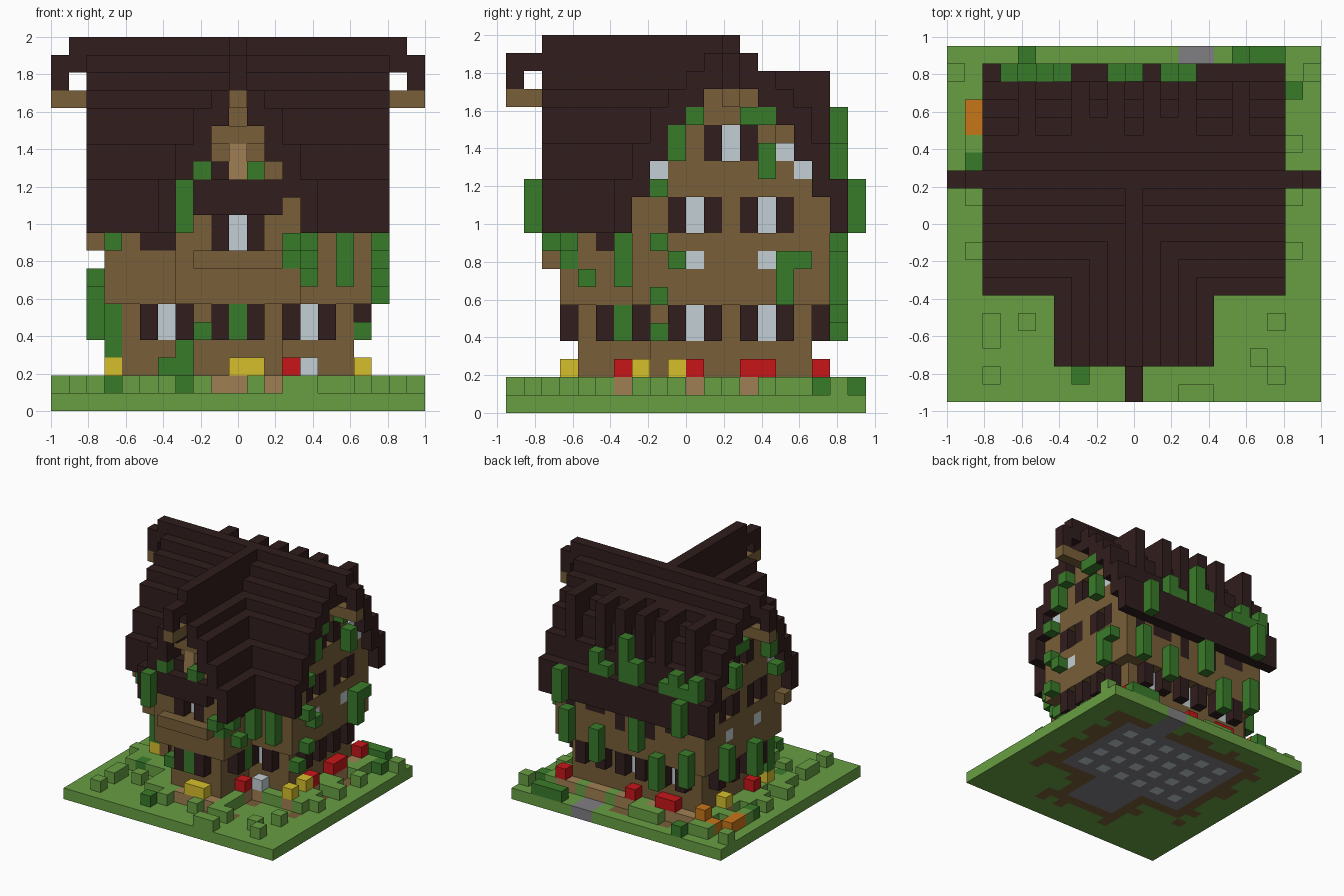
import bpy, bmesh, random

if "Cube" in bpy.data.objects:
    bpy.data.objects.remove(bpy.data.objects["Cube"], do_unlink=True)

rng = random.Random(4)
UNIT = 2 / 21
cells = {}  # (i, j, k) -> (part, colour)

COLOURS = {
    "grass": (104, 159, 67), "leaf": (57, 123, 42), "dark_wood": (49, 29, 29),
    "timber": (120, 95, 57), "tan": (160, 127, 84), "pale_glass": (195, 207, 211),
    "yellow": (214, 191, 44), "red": (199, 22, 25), "orange": (199, 118, 25),
    "stone": (128, 126, 130),
}


def span(value):
    return range(value[0], value[1] + 1) if isinstance(value, tuple) else (value,)


def fill(part, colour, xs, ys, zs, mirror=False):
    for i in span(xs):
        for j in span(ys):
            for k in span(zs):
                cells[i, j, k] = (part, colour)
                if mirror:
                    cells[20 - i, j, k] = (part, colour)


def footprint(grow):
    main = {(i, j) for i in range(4 - grow, 17 + grow) for j in range(8 - grow, 17 + grow)}
    wing = {(i, j) for i in range(8 - grow, 13 + grow) for j in range(4 - grow, 9)}
    return main | wing


def storey(part, colour, grow, zs):
    for i, j in footprint(grow):
        fill(part, colour, i, j, zs)


# Wall sides: position along the wall and distance out from it
SIDES = {
    "right": lambda u, d: (16 + d, u), "left": lambda u, d: (4 - d, u),
    "back": lambda u, d: (u, 16 + d), "front": lambda u, d: (u, 8 - d),
    "wing_front": lambda u, d: (u, 4 - d),
    "wing_right": lambda u, d: (12 + d, u), "wing_left": lambda u, d: (8 - d, u),
}
GABLES = ("right", "left")
WING_SIDES = ("wing_right", "wing_left")


def put(part, colour, side, us, out, zs):
    for u in span(us):
        i, j = SIDES[side](u, out)
        fill(part, colour, i, j, zs)


def window(side, u, k):
    put("windows", "pale_glass", side, u, 0, (k, k + 1))
    for s in (-1, 1):
        put("shutters", "dark_wood", side, u + s, 1, (k, k + 1))


def vine(side, u, bottom, length, out=2):
    put("ivy", "leaf", side, u, out, (bottom, bottom + length - 1))


def flower(colour, side, us):
    put("garden_bed", "tan", side, us, 1, 1)
    put("flowers", colour, side, us, 1, 2)


# Roof courses from eave to ridge: underside and top
UNDER = [10, 12, 14, 16, 17, 18, 18]
TOP = [13, 15, 17, 18, 19, 20, 21]


def main_course(j):
    return 6 - abs(j - 12)


def wing_course(i):
    return 4 - abs(i - 10)


# Lawn, garden bed and floor
fill("lawn", "grass", (0, 20), (0, 19), 0)
storey("garden_bed", "timber", 1, 0)
storey("floor", "stone", 0, 0)
for i in range(5, 16, 2):
    for j in range(9, 16, 2):
        fill("floor", "pale_glass", i, j, 0)

# Grass tufts, bushes and soil round the house
for i, j in sorted(footprint(1)):
    fill("garden_bed", "tan" if j > 15 and i % 3 else "grass", i, j, 1)
for i, j in sorted(footprint(2) - footprint(1)):
    if rng.random() < .35:
        fill("garden_bed", "timber", i, j, 0)
    gap = (i in (9, 10, 12) and j < 8) or (i > 10 and j in (6, 10, 13, 14, 18))
    if not gap and rng.random() < .5:
        fill("grass_tufts", "grass", i, j, 1)
fill("path", "stone", (13, 14), (17, 19), 0)
for i, j in ((2, 3), (4, 4), (2, 1), (17, 2)):
    fill("grass_tufts", "grass", i, j, 1)
for i, j in ((18, 1), (18, 4), (19, 8), (19, 11), (19, 14), (20, 18)):
    fill("grass_tufts", "grass", i, j, 1, mirror=True)
fill("grass_tufts", "grass", (13, 14), 0, 1)
for i, j in ((7, 1), (19, 17), (4, 19), (1, 13), (3, 6)):
    fill("bushes", "leaf", i, j, 1)
fill("bushes", "leaf", (16, 18), 19, 1)
fill("pumpkins", "orange", 1, (15, 16), 1)
fill("pumpkins", "orange", (2, 3), 17, 1)
fill("pumpkins", "orange", 3, 17, 2)

# Ground floor walls and jettied upper storey
storey("walls", "timber", 0, (1, 5))
storey("upper_walls", "timber", 1, (6, 8))
storey("upper_walls", "timber", 0, 9)
for side in GABLES:
    put("beams", "timber", side, (7, 17), 1, 9)
for side in ("front", "back"):
    put("beams", "timber", side, (3, 17), 1, 9)
for side in WING_SIDES:
    put("beams", "timber", side, (3, 7), 1, 9)

# Gable infill under the roofs
for j in range(8, 17):
    fill("gable_walls", "timber", (4, 16), j, (10, UNDER[main_course(j)] - 1))
for i in range(8, 13):
    fill("wing_gable", "timber", i, (4, 8), (9, UNDER[wing_course(i)] - 1))

# Gable framing and windows
for side in GABLES:
    for j in range(7, 18):
        for k in range(10, UNDER[main_course(j)]):
            post = k < 12 and j in (7, 8, 12, 16, 17)
            brace = k in (14, 15) and j in (10, 14)
            if post or brace or k in (12, 13, 16, 17):
                put("beams", "timber", side, j, 1, k)
    for u in (10, 14):
        window(side, u, 4)
        window(side, u, 10)
        put("windows", "pale_glass", side, u, 1, 8)
    window(side, 12, 14)
    for u in (8, 16):
        put("blossom", "pale_glass", side, u, 1, 13)
    put("blossom", "pale_glass", side, 15, 1, 14)

# Remaining windows
for side in ("front", "back"):
    for u in (6, 14):
        window(side, u, 4)
        put("shutters", "dark_wood", side, (u - 1, u), 1, 9)
for side in WING_SIDES:
    window(side, 6, 4)
    put("shutters", "dark_wood", side, 5, 1, 9)
for u in (8, 11, 16):
    put("shutters", "dark_wood", "back", u, 1, (8, 9))
window("back", 10, 4)
window("wing_front", 10, 4)
window("wing_front", 10, 9)

# Wing front framing and porch roof
fill("beams", "timber", 8, 3, (9, 10), mirror=True)
fill("beams", "timber", 7, 3, (9, 11), mirror=True)
fill("beams", "timber", (8, 12), 2, 8)
fill("porch_roof", "dark_wood", (8, 12), (2, 3), (11, 12))
fill("porch_roof", "dark_wood", 13, 2, 12)
fill("beams", "timber", 8, 3, 13, mirror=True)
fill("beams", "dark_wood", 9, 3, 13, mirror=True)
fill("beams", "tan", 10, 3, (13, 14))
fill("beams", "timber", (9, 11), 3, 15)

# Main roof, then the wing roof running into it
for j in range(6, 19):
    c = main_course(j)
    fill("main_roof", "dark_wood", (2, 18), j, (UNDER[c], TOP[c] - 1))
for i in range(6, 10):
    c = wing_course(i)
    fill("wing_roof", "dark_wood", i, (2, i), (UNDER[c], TOP[c] - 1), mirror=True)
fill("wing_roof", "dark_wood", 10, (2, 12), (18, 20))
fill("ridge_beams", "timber", 10, (0, 9), 17)
fill("ridge_beams", "timber", (0, 2), 12, 17, mirror=True)

# Horned ridge ends
fill("ridge_horns", "dark_wood", 1, 12, (19, 20), mirror=True)
fill("ridge_horns", "dark_wood", 0, 12, (18, 19), mirror=True)
fill("ridge_horns", "dark_wood", 10, (0, 1), 19)
fill("ridge_horns", "dark_wood", 10, 0, 18)

# Raised ribs on the back slope
for i in (4, 7, 9):
    for j in range(15, 18):
        fill("roof_ribs", "dark_wood", i, j, (TOP[main_course(j)], 18), mirror=True)
fill("roof_ribs", "dark_wood", 8, 15, 18, mirror=True)

# Eave bracket
fill("brackets", "timber", 2, 7, 9)

# Flowers in the beds
flower("yellow", "wing_front", (10, 11))
flower("red", "wing_right", 6)
flower("pale_glass", "front", 14)
for u in (7, 9):
    flower("yellow", "right", u)
flower("red", "right", 10)
flower("red", "right", (13, 14))
flower("red", "right", 17)
flower("yellow", "left", 8)
flower("yellow", "left", 14)
flower("red", "left", 10)
for u in (6, 7, 10):
    flower("red", "back", u)
put("garden_bed", "tan", "wing_front", (9, 10), 1, 1)
put("garden_bed", "tan", "wing_front", 12, 1, 1)
put("garden_bed", "grass", "wing_front", 11, 1, 1)

# Climbing ivy on the front and wing
vine("wing_front", 10, 4, 2, out=1)
vine("wing_front", 8, 4, 1, out=1)
vine("wing_front", 7, 10, 3, out=3)
vine("wing_front", 13, 8, 1, out=1)
vine("wing_front", 13, 9, 1)
for u in (8, 11):
    vine("wing_front", u, 13, 1)
vine("front", 16, 7, 3)
vine("front", 3, 9, 1)
vine("front", 6, 2, 1, out=1)
vine("front", 7, 2, 2, out=1)
for side in WING_SIDES:
    vine(side, 6, 4, 2, out=1)
vine("wing_right", 6, 7, 3)
vine("wing_right", 4, 7, 1)
vine("wing_right", 3, 9, 1)

# Climbing ivy on the gables
for side in GABLES:
    vine(side, 8, 12, 1)
    vine(side, 9, 14, 2)
    vine(side, 14, 13, 2)
    for u in (10, 13, 14):
        vine(side, u, 16, 1)
vine("right", 8, 4, 1, out=1)
for u, k in ((8, 6), (8, 9), (9, 8), (16, 8)):
    vine("right", u, k, 1)
vine("right", 15, 6, 3)
vine("left", 8, 3, 3, out=1)
vine("left", 11, 4, 3)
vine("left", 15, 5, 3)

# Climbing ivy on the back wall, eave and ribs
for u in (4, 7, 9, 13, 16):
    vine("back", u, rng.randint(4, 7), 3)
for u in (4, 16):
    vine("back", u, 10, 3, out=3)
for u in (3, 4, 5, 6, 9, 10, 12, 13):
    vine("back", u, 13, 4 if u == 10 else 1 + u % 2)

# Materials
materials = {}
for name, rgb in COLOURS.items():
    linear = [((c / 255 + .055) / 1.055) ** 2.4 for c in rgb] + [1]
    mat = bpy.data.materials.new(name)
    mat.use_nodes = True
    mat.diffuse_color = linear
    mat.node_tree.nodes["Principled BSDF"].inputs["Base Color"].default_value = linear
    materials[name] = mat


def corners(cell, axis, sign):
    a, b = (axis + 1) % 3, (axis + 2) % 3
    ring = ((0, 0), (1, 0), (1, 1), (0, 1))
    for da, db in ring if sign > 0 else reversed(ring):
        p = list(cell)
        p[axis] += sign > 0
        p[a] += da
        p[b] += db
        yield tuple(p)


# One mesh per part, made of the exposed block faces
for part in sorted({p for p, _ in cells.values()}):
    bm = bmesh.new()
    verts = {}
    own = {c: col for c, (p, col) in cells.items() if p == part}
    palette = sorted(set(own.values()))
    for cell, colour in own.items():
        for axis in range(3):
            for sign in (-1, 1):
                near = list(cell)
                near[axis] += sign
                if tuple(near) in cells:
                    continue
                loop = []
                for p in corners(cell, axis, sign):
                    if p not in verts:
                        verts[p] = bm.verts.new((p[0] * UNIT - 1, (p[1] - 10) * UNIT, p[2] * UNIT))
                    loop.append(verts[p])
                bm.faces.new(loop).material_index = palette.index(colour)
    mesh = bpy.data.meshes.new(part)
    bm.to_mesh(mesh)
    bm.free()
    for colour in palette:
        mesh.materials.append(materials[colour])
    bpy.context.collection.objects.link(bpy.data.objects.new(part, mesh))
